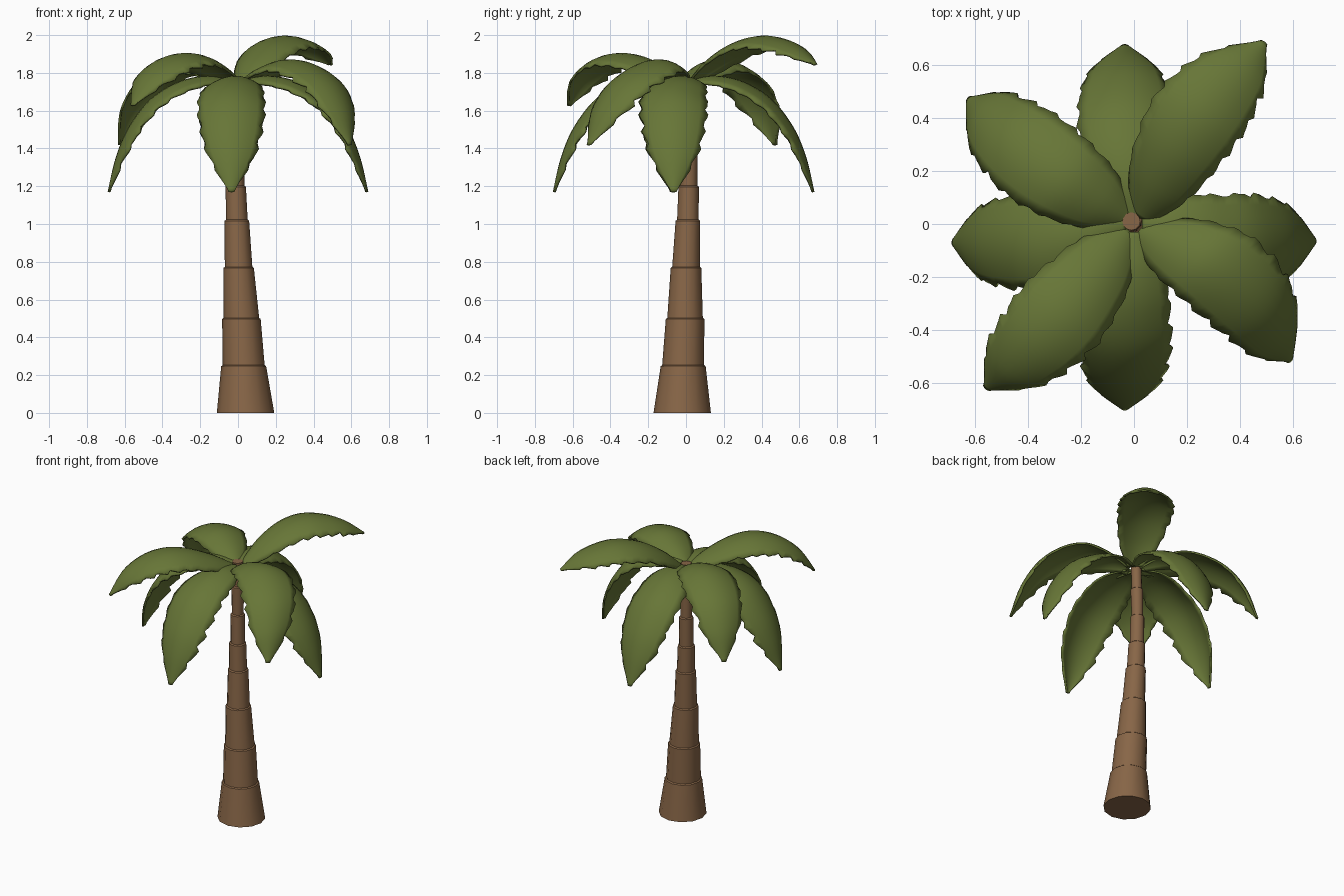
import bpy, bmesh, math, random
from mathutils import Vector

if "Cube" in bpy.data.objects:
    bpy.data.objects.remove(bpy.data.objects["Cube"])

random.seed(4)


def material(name, rgb):
    m = bpy.data.materials.new(name)
    m.diffuse_color = (*rgb, 1)
    m.use_nodes = True
    m.node_tree.nodes["Principled BSDF"].inputs["Base Color"].default_value = m.diffuse_color
    return m


GREEN = material("leaf green", (0.135, 0.18, 0.038))
BROWN = material("bark brown", (0.245, 0.132, 0.063))


def finish(bm, name, mat, angle):
    me = bpy.data.meshes.new(name)
    bm.to_mesh(me)
    bm.free()
    ob = bpy.data.objects.new(name, me)
    bpy.context.collection.objects.link(ob)
    me.materials.append(mat)
    bpy.ops.object.select_all(action='DESELECT')
    ob.select_set(True)
    bpy.context.view_layer.objects.active = ob
    bpy.ops.object.shade_smooth_by_angle(angle=math.radians(angle))
    return ob


def sample(pts, t):
    """Catmull-Rom through pts, t in 0..1"""
    n = len(pts) - 1
    i = min(int(t * n), n - 1)
    u = t * n - i
    p = [Vector(pts[max(0, min(n, k))]) for k in (i - 1, i, i + 1, i + 2)]
    return 0.5 * (2 * p[1] + (p[2] - p[0]) * u
                  + (2 * p[0] - 5 * p[1] + 4 * p[2] - p[3]) * u * u
                  + (3 * p[1] - p[0] - 3 * p[2] + p[3]) * u ** 3)


# Trunk: leaning, tapering stack of slightly stepped segments (z, x, y, radius)
TRUNK = [(0, .04, -.02, .152), (.25, .03, -.015, .115), (.5, .018, -.005, .098),
         (.77, .003, 0, .077), (1.02, -.006, .01, .061), (1.2, -.012, .014, .05),
         (1.4, -.014, .017, .041), (1.6, -.012, .014, .037), (1.77, -.01, .01, .034)]
SIDES = 12
bm = bmesh.new()
rings = []
for k, (z, x, y, r) in enumerate(TRUNK):
    ends = k in (0, len(TRUNK) - 1)
    for dz, dr in ([(0, 0)] if ends else [(-.003, .004), (.003, -.004)]):
        rings.append([bm.verts.new((x + (r + dr) * math.cos(a), y + (r + dr) * math.sin(a), z + dz))
                      for a in (2 * math.pi * i / SIDES for i in range(SIDES))])
for a, b in zip(rings, rings[1:]):
    for i in range(SIDES):
        j = (i + 1) % SIDES
        bm.faces.new((a[i], a[j], b[j], b[i]))
bm.faces.new(rings[0][::-1])
bm.faces.new(rings[-1])
finish(bm, "trunk", BROWN, 32)

# Leaf paths as (radius, height) and half widths along the leaf
DROOPING = [(.03, 1.765), (.16, 1.785), (.31, 1.755), (.46, 1.665), (.575, 1.52), (.645, 1.36), (.69, 1.17)]
MIDDLE = [(.03, 1.76), (.16, 1.83), (.32, 1.872), (.48, 1.84), (.63, 1.75), (.735, 1.60), (.79, 1.42)]
HIGH = [(.03, 1.76), (.16, 1.83), (.32, 1.89), (.47, 1.905), (.62, 1.865), (.75, 1.77), (.84, 1.63)]
RAISED = [(.03, 1.76), (.16, 1.87), (.32, 1.96), (.48, 1.997), (.62, 1.98), (.74, 1.93), (.84, 1.85)]
WIDTH = [(.05, 0), (.13, 0), (.17, 0), (.185, 0), (.17, 0), (.125, 0), (.015, 0)]
ROWS, COLS = 36, 8


def leaf(name, degrees, path, shift=(0, 0), bend=(0, 0), wide=1.0):
    a = math.radians(degrees)
    out = Vector((math.cos(a), math.sin(a), 0))
    side = Vector((-math.sin(a), math.cos(a), 0))
    up = Vector((0, 0, 1))
    bm = bmesh.new()
    grid = []
    for i in range(ROWS + 1):
        t = i / ROWS
        p = sample(path, t)
        d = (sample(path, min(1, t + .01)) - sample(path, max(0, t - .01))).normalized()
        normal = out * -d.y + up * d.x
        centre = (out * p.x + up * p.y + Vector((*shift, 0)) * min(1, t * 2.5)
                  + Vector((*bend, 0)) * math.sin(math.pi * t))
        w = max(.008, sample(WIDTH, t).x * wide)
        row = []
        for c in range(COLS + 1):
            s = 2 * c / COLS - 1
            notch = 0
            if c in (0, COLS) and t > .15:     # torn, toothed rim
                notch = (.03 + .16 * t) * ((i + c) % 4) / 3 * random.uniform(.5, 1.1)
            s *= 1 - notch
            row.append(bm.verts.new(centre + side * w * s - normal * (.36 * w * s * s)))
        grid.append(row)
    for r0, r1 in zip(grid, grid[1:]):
        for c in range(COLS):
            bm.faces.new((r0[c], r1[c], r1[c + 1], r0[c + 1]))
    ob = finish(bm, name, GREEN, 40)
    mod = ob.modifiers.new("thickness", 'SOLIDIFY')
    mod.thickness = .012
    mod.offset = -1


# Crown: four drooping leaves on the axes, four higher curving ones between them
leaf("leaf_right", 0, DROOPING, (0, -.065))
leaf("leaf_back", 90, DROOPING, (-.035, -.01))
leaf("leaf_left", 180, DROOPING, (0, -.07))
leaf("leaf_front", 270, DROOPING, (-.035, -.015))
leaf("leaf_back_right", 54, RAISED, (0, .01), (-.045, 0))
leaf("leaf_back_left", 143, MIDDLE, (0, 0), (0, -.03))
leaf("leaf_front_left", 228, HIGH, (0, 0), (.02, -.015))
leaf("leaf_front_right", 319, MIDDLE, (0, 0), (.03, .08))
